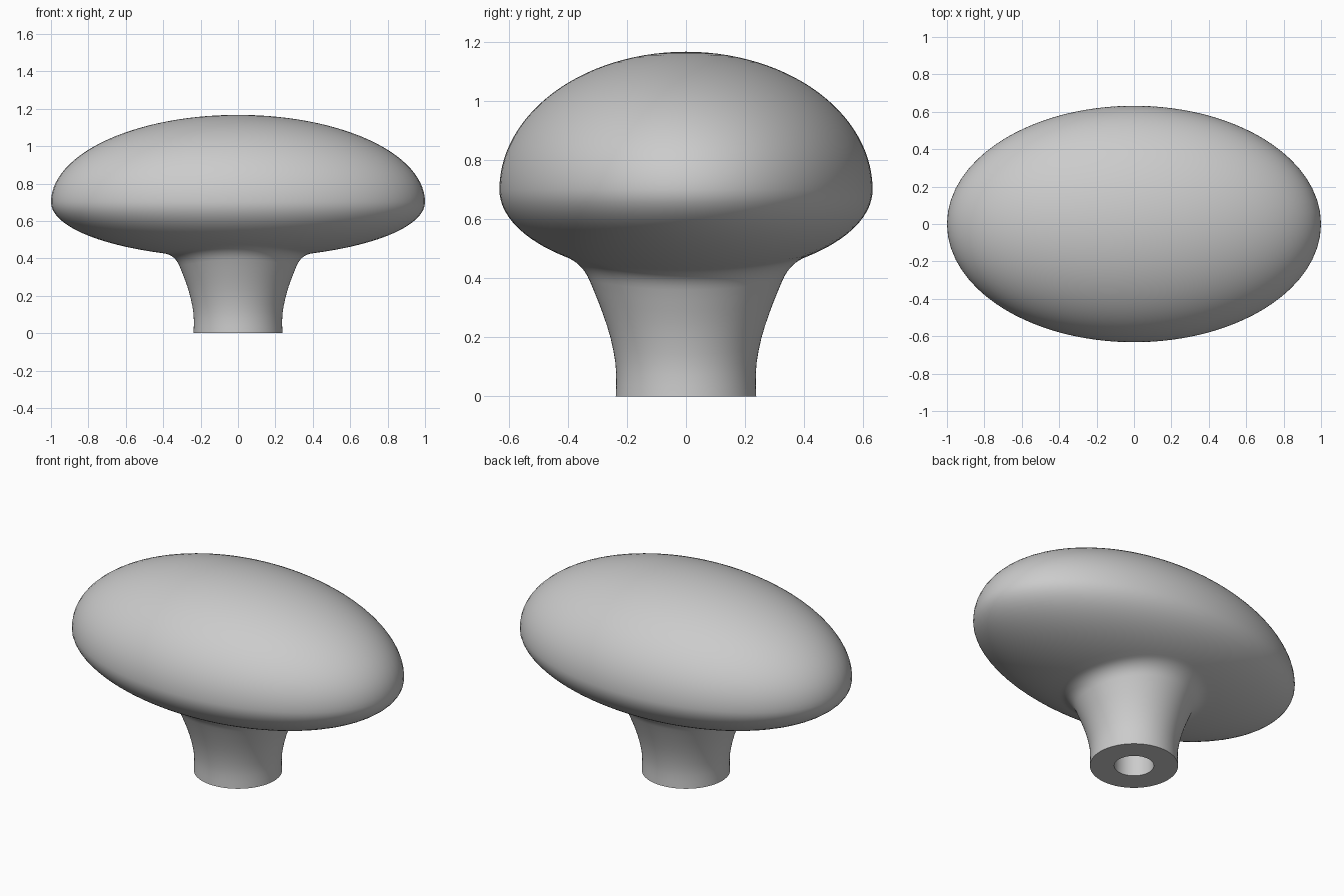
import bpy, bmesh, math

if "Cube" in bpy.data.objects:
    bpy.data.objects.remove(bpy.data.objects["Cube"])

SEG = 96
A, B, ZC = 1.0, 0.632, 0.70          # cap half-length, half-width, rim height
TOP, UNDER = 0.467, 0.298            # cap half-heights above and below the rim
HOLE_R, HOLE_DEPTH = 0.107, 0.40
STEM = [(0.0, 0.238), (0.05, 0.236), (0.10, 0.237), (0.15, 0.245), (0.20, 0.256),
        (0.25, 0.271), (0.30, 0.289), (0.35, 0.309), (0.40, 0.330), (0.50, 0.372)]


def stem_radius(z):
    for (z0, r0), (z1, r1) in zip(STEM, STEM[1:]):
        if z <= z1:
            return r0 + (r1 - r0) * (z - z0) / (z1 - z0)
    return STEM[-1][1]


def profile(t):
    """Outer (radius, height) points from bottom of stem to near the crown, at angle t."""
    R = A * B / math.hypot(B * math.cos(t), A * math.sin(t))
    under = lambda r: ZC - UNDER * math.sqrt(max(0.0, 1 - (r / R) ** 2))
    # where the stem meets the underside
    rc = 0.34
    for _ in range(15):
        rc = stem_radius(under(rc))
    zc = under(rc)
    # stem
    z0 = zc - 0.06
    pts = [(stem_radius(z0 * i / 10), z0 * i / 10) for i in range(11)]
    # blend between stem and underside
    r0, r1 = stem_radius(z0), rc + 0.06
    z1 = under(r1)
    for i in range(1, 9):
        u = i / 8
        a, b, c = (1 - u) ** 2, 2 * u * (1 - u), u * u
        pts.append((a * r0 + b * rc + c * r1, a * z0 + b * zc + c * z1))
    # underside out to the rim, then the dome
    p0 = math.asin(r1 / R)
    for i in range(1, 17):
        p = p0 + (math.pi / 2 - p0) * i / 16
        pts.append((R * math.sin(p), ZC - UNDER * math.cos(p)))
    for i in range(1, 28):
        p = math.pi / 2 * i / 28
        pts.append((R * math.cos(p), ZC + TOP * math.sin(p)))
    return pts


# knob: blind hole, stem and oval cap in one skin
bm = bmesh.new()
columns = []
for k in range(SEG):
    t = 2 * math.pi * k / SEG
    pts = [(HOLE_R, HOLE_DEPTH), (HOLE_R, 0.0)] + profile(t)
    columns.append([bm.verts.new((r * math.cos(t), r * math.sin(t), z)) for r, z in pts])
crown = bm.verts.new((0, 0, ZC + TOP))
for k in range(SEG):
    c, d = columns[k], columns[(k + 1) % SEG]
    for i in range(len(c) - 1):
        bm.faces.new((c[i], d[i], d[i + 1], c[i + 1]))
    bm.faces.new((c[-1], d[-1], crown))
bm.faces.new([c[0] for c in columns])
bmesh.ops.recalc_face_normals(bm, faces=bm.faces)

mesh = bpy.data.meshes.new("oval_knob")
bm.to_mesh(mesh)
bm.free()
knob = bpy.data.objects.new("oval_knob", mesh)
bpy.context.collection.objects.link(knob)
bpy.context.view_layer.objects.active = knob
knob.select_set(True)
bpy.ops.object.shade_smooth_by_angle(angle=math.radians(40))
